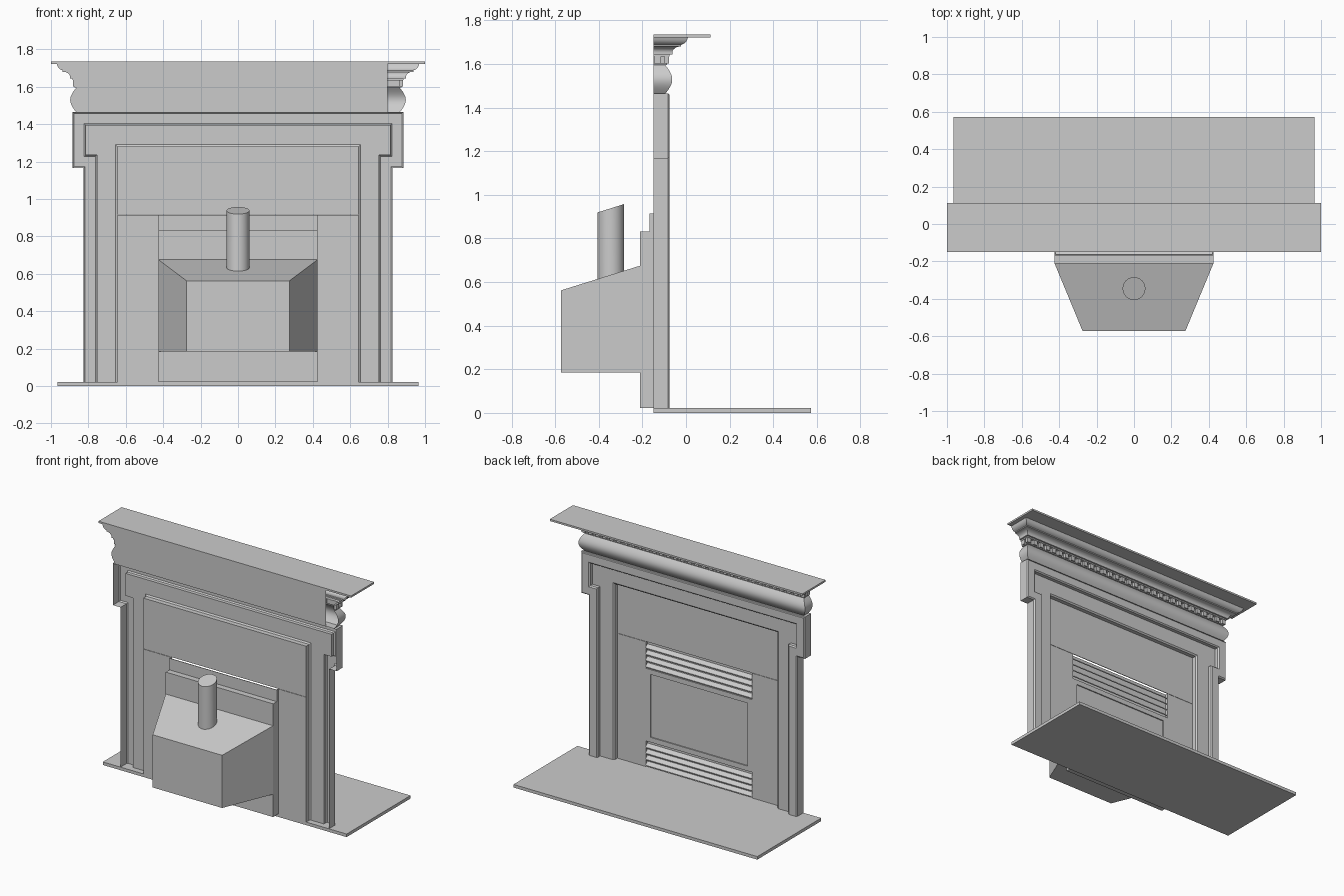
import bpy, bmesh, math
from math import radians, sin, pi

if "Cube" in bpy.data.objects:
    bpy.data.objects.remove(bpy.data.objects["Cube"])


def make(name, verts, faces, smooth=False):
    me = bpy.data.meshes.new(name)
    me.from_pydata(verts, [], faces)
    bm = bmesh.new()
    bm.from_mesh(me)
    bmesh.ops.recalc_face_normals(bm, faces=bm.faces)
    bm.to_mesh(me)
    bm.free()
    ob = bpy.data.objects.new(name, me)
    bpy.context.collection.objects.link(ob)
    if smooth:
        bpy.ops.object.select_all(action='DESELECT')
        ob.select_set(True)
        bpy.context.view_layer.objects.active = ob
        bpy.ops.object.shade_smooth_by_angle(angle=radians(30))
    return ob


BOX_FACES = [(0, 1, 3, 2), (4, 6, 7, 5), (0, 4, 5, 1), (2, 3, 7, 6), (0, 2, 6, 4), (1, 5, 7, 3)]


def boxes(name, specs):
    """One object made of boxes given as (x0, x1, y0, y1, z0, z1)."""
    v, f = [], []
    for x0, x1, y0, y1, z0, z1 in specs:
        n = len(v)
        v += [(x, y, z) for x in (x0, x1) for y in (y0, y1) for z in (z0, z1)]
        f += [tuple(n + i for i in q) for q in BOX_FACES]
    return make(name, v, f)


def strip(name, loops, smooth=False):
    """Bridge a list of open point rows into one surface."""
    n = len(loops[0])
    faces = [(r * n + i, r * n + i + 1, (r + 1) * n + i + 1, (r + 1) * n + i)
             for r in range(len(loops) - 1) for i in range(n - 1)]
    return make(name, [p for row in loops for p in row], faces, smooth)


def mirrored(half, y):
    return [(-x, y, z) for x, z in half] + [(x, y, z) for x, z in reversed(half)]


BACK, FRONT, SIDE = -0.15, -0.075, 0.885

# Hearth slab and mantel shelf
boxes("hearth_slab", [(-0.965, 0.965, BACK, 0.572, 0, 0.022)])
boxes("mantel_shelf", [(-1, 1, BACK, 0.112, 1.722, 1.735)])


# Surround: open-backed stepped moulding with ears
def ear_outline(d, y):
    return mirrored([(0.825 - d, 0.022), (0.825 - d, 1.165 + d),
                     (SIDE - d, 1.165 + d), (SIDE - d, 1.465 - d)], y)


def opening(x, top, y):
    return mirrored([(x, 0.022), (x, 1.235), (x, 1.262), (x, top)], y)


strip("surround_frame", [
    ear_outline(0, BACK), ear_outline(0, -0.083), ear_outline(0.008, FRONT),
    ear_outline(0.062, FRONT), ear_outline(0.07, -0.083), ear_outline(0.07, -0.108),
    opening(0.655, 1.29, -0.108), opening(0.645, 1.28, -0.116), opening(0.645, 1.28, BACK)])

# Cushion frieze, dentil band and crown, swept round three sides
cushion = [(-0.02 + 0.032 * sin(pi * i / 14), 1.463 + 0.132 * i / 14) for i in range(15)]
cove = [(0.012 + 0.04 * (1 - math.cos(pi / 2 * i / 6)), 1.652 + 0.028 * sin(pi / 2 * i / 6))
        for i in range(7)]
profile = ([(0, 1.463)] + cushion + [(-0.012, 1.595), (-0.012, 1.601), (-0.022, 1.601),
           (-0.022, 1.635), (0, 1.635), (0, 1.644), (0.012, 1.644)] + cove +
           [(0.052, 1.687), (0.064, 1.692), (0.074, 1.70), (0.08, 1.71), (0.084, 1.722)])
strip("entablature_moulding", [
    [(-SIDE - o, BACK, z), (-SIDE - o, FRONT + o, z), (SIDE + o, FRONT + o, z), (SIDE + o, BACK, z)]
    for o, z in profile], True)

# Backing board, stopping short of the right end
board = [(-SIDE - o, BACK, z) for o, z in profile] + [(0.8, BACK, 1.722), (0.8, BACK, 1.463)]
make("entablature_back", board, [tuple(range(len(board)))])

# Dentils along front and ends
count, w = 32, 0.03
specs = []
for i in range(count):
    x = -0.868 + i * 1.736 / (count - 1)
    specs.append((x - w / 2, x + w / 2, -0.098, -0.078, 1.602, 1.635))
for s in (-1, 1):
    a, b = sorted((s * 0.862, s * 0.882))
    specs.append((a, b, -0.145, -0.115, 1.602, 1.635))
boxes("dentils", specs)

# Flat slips filling the opening
boxes("top_slip", [(-0.645, 0.645, BACK, -0.145, 0.917, 1.28)])
boxes("side_slips", [(-0.645, -0.425, BACK, -0.145, 0.022, 0.915),
                     (0.425, 0.645, BACK, -0.145, 0.022, 0.915)])

# Insert casing
boxes("insert_casing", [(-0.425, 0.425, -0.168, -0.164, 0.022, 0.915),
                        (-0.425, 0.425, -0.21, -0.168, 0.022, 0.832),
                        (-0.425, -0.42, -0.164, -0.146, 0.022, 0.915),
                        (0.42, 0.425, -0.164, -0.146, 0.022, 0.915)])

# Glass door: rim with recessed pane
boxes("door_rim", [(-0.42, -0.385, -0.164, -0.146, 0.205, 0.725),
                   (0.385, 0.42, -0.164, -0.146, 0.205, 0.725),
                   (-0.385, 0.385, -0.164, -0.146, 0.205, 0.24),
                   (-0.385, 0.385, -0.164, -0.146, 0.69, 0.725)])
boxes("door_glass", [(-0.385, 0.385, -0.164, -0.154, 0.24, 0.69)])


# Sloping louvre slats above and below the door
def louvres(name, z0, z1, n=4):
    v, f, step = [], [], (z1 - z0) / n
    for k in range(n):
        z = z0 + k * step
        sect = [(-0.164, z + 0.026), (-0.14, z + 0.006), (-0.14, z), (-0.164, z + 0.02)]
        b = len(v)
        v += [(x, y, zz) for x in (-0.42, 0.42) for y, zz in sect]
        f += [tuple(b + i for i in q) for q in
              [(0, 1, 2, 3), (7, 6, 5, 4)] + [(i, (i + 1) % 4, (i + 1) % 4 + 4, i + 4) for i in range(4)]]
    make(name, v, f)


louvres("upper_louvres", 0.733, 0.912)
louvres("lower_louvres", 0.028, 0.2)

# Tapered firebox with sloping top
make("firebox", [(s * w, y, z) for w, y, h in ((0.275, -0.572, 0.562), (0.425, -0.21, 0.675))
                 for s in (-1, 1) for z in (0.185, h)],
     [(0, 1, 3, 2), (4, 6, 7, 5), (0, 4, 5, 1), (2, 3, 7, 6), (0, 2, 6, 4), (1, 5, 7, 3)])

# Flue pipe, both ends cut on the firebox slope
n, r, cy, slope = 32, 0.061, -0.345, 0.312
ring = [(r * math.cos(2 * pi * i / n), r * sin(2 * pi * i / n)) for i in range(n)]
verts = [(x, cy + y, z + slope * y) for z in (0.632, 0.938) for x, y in ring]
make("flue_pipe", verts, [(i, (i + 1) % n, (i + 1) % n + n, i + n) for i in range(n)] +
     [tuple(range(n)), tuple(range(n, 2 * n))], True)
